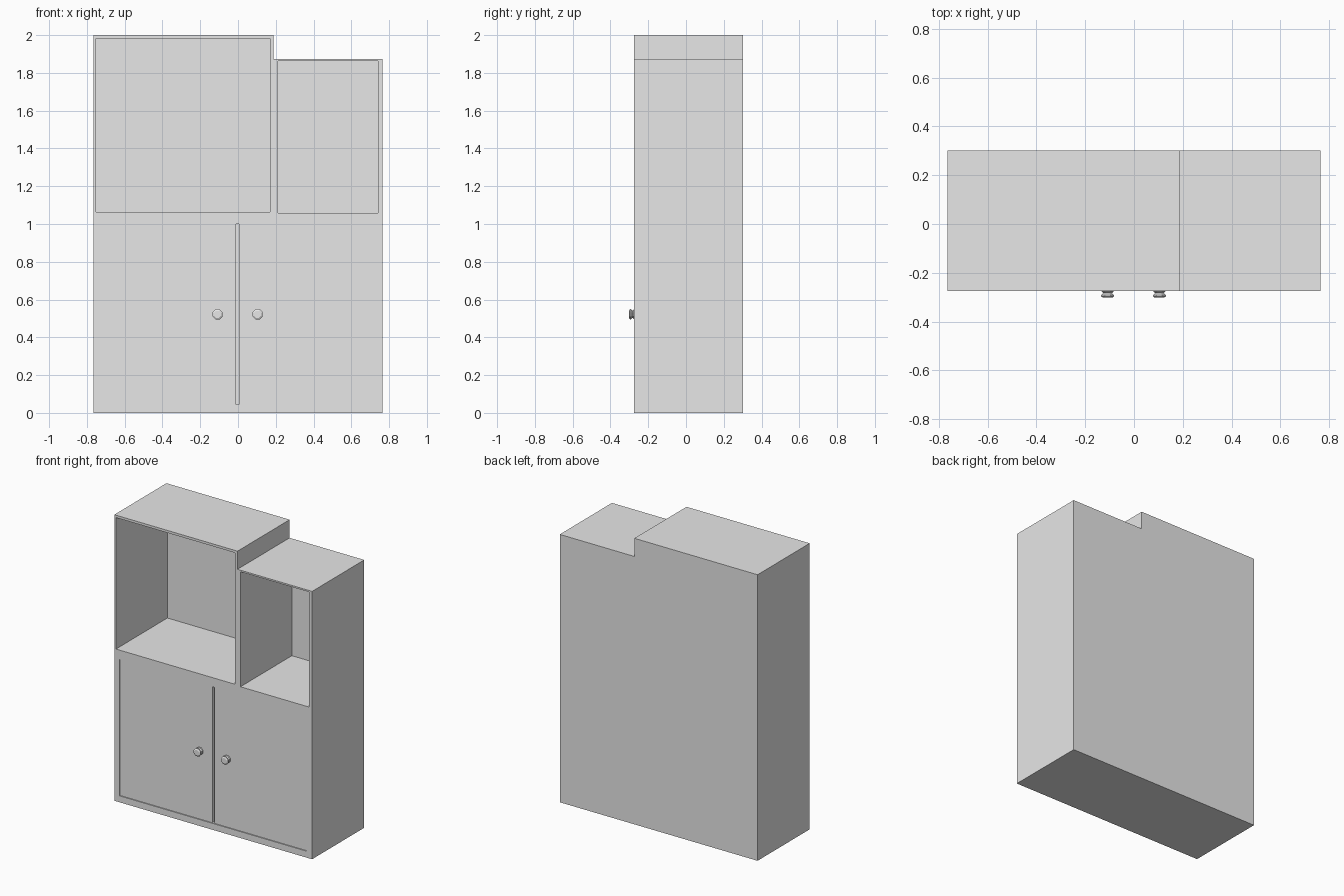
import bpy, bmesh, math
from mathutils import Matrix

if "Cube" in bpy.data.objects:
    bpy.data.objects.remove(bpy.data.objects["Cube"])

FRONT, BACK = -0.274, 0.302
HALF_W = 0.765

grey = bpy.data.materials.new("plain_grey")
grey.diffuse_color = (0.8, 0.8, 0.8, 1)
grey.use_nodes = True
grey.node_tree.nodes["Principled BSDF"].inputs["Base Color"].default_value = grey.diffuse_color


def finish(name, bm):
    bmesh.ops.recalc_face_normals(bm, faces=bm.faces)
    mesh = bpy.data.meshes.new(name)
    bm.to_mesh(mesh)
    bm.free()
    mesh.materials.append(grey)
    ob = bpy.data.objects.new(name, mesh)
    bpy.context.collection.objects.link(ob)
    return ob


def prism(name, outline, y0, y1):
    """Extrude an x-z outline from y0 to y1."""
    bm = bmesh.new()
    face = bm.faces.new([bm.verts.new((x, y0, z)) for x, z in outline])
    ext = bmesh.ops.extrude_face_region(bm, geom=[face])
    moved = [g for g in ext["geom"] if isinstance(g, bmesh.types.BMVert)]
    bmesh.ops.translate(bm, verts=moved, vec=(0, y1 - y0, 0))
    return finish(name, bm)


def box(name, x0, x1, y0, y1, z0, z1):
    return prism(name, [(x0, z0), (x1, z0), (x1, z1), (x0, z1)], y0, y1)


# Stepped cabinet body
body = prism("cabinet_body", [(-HALF_W, 0), (HALF_W, 0), (HALF_W, 1.873),
                              (0.188, 1.873), (0.188, 2), (-HALF_W, 2)], FRONT, BACK)

# Two open niches and the shallow door recess: x0, x1, back, z0, z1
cuts = [(-0.752, 0.170, BACK - 0.008, 1.064, 1.983),
        (0.211, 0.741, BACK - 0.008, 1.058, 1.862),
        (-0.725, 0.722, FRONT + 0.03, 0.045, 1.0)]
for x0, x1, back, z0, z1 in cuts:
    cutter = box("cutter", x0, x1, FRONT - 0.1, back, z0, z1)
    cutter.hide_render = True
    mod = body.modifiers.new("cut", 'BOOLEAN')
    mod.operation = 'DIFFERENCE'
    mod.solver = 'EXACT'
    mod.object = cutter
    bpy.context.view_layer.objects.active = body
    bpy.ops.object.modifier_apply(modifier=mod.name)
    bpy.data.objects.remove(cutter)

# Doors set just behind the frame with a narrow gap between them
door_y = FRONT + 0.007
box("left_door", -0.725, -0.011, door_y, FRONT + 0.03, 0.045, 1.0)
box("right_door", 0.004, 0.722, door_y, FRONT + 0.03, 0.045, 1.0)


# Turned octagonal knobs: (radius, y) rings from door to tip
def knob(name, x, z):
    rings = [(0.027, door_y), (0.027, -0.277), (0.019, -0.283),
             (0.029, -0.292), (0.029, -0.297), (0.020, -0.302)]
    n = 8
    bm = bmesh.new()
    loops = [[bm.verts.new((x + r * math.cos((i + 0.5) * math.tau / n), y,
                            z + r * math.sin((i + 0.5) * math.tau / n)))
              for i in range(n)] for r, y in rings]
    for a, b in zip(loops, loops[1:]):
        for i in range(n):
            j = (i + 1) % n
            bm.faces.new((a[i], a[j], b[j], b[i]))
    bm.faces.new(loops[0])
    bm.faces.new(loops[-1])
    return finish(name, bm)


knob("left_knob", -0.108, 0.522)
knob("right_knob", 0.104, 0.522)
